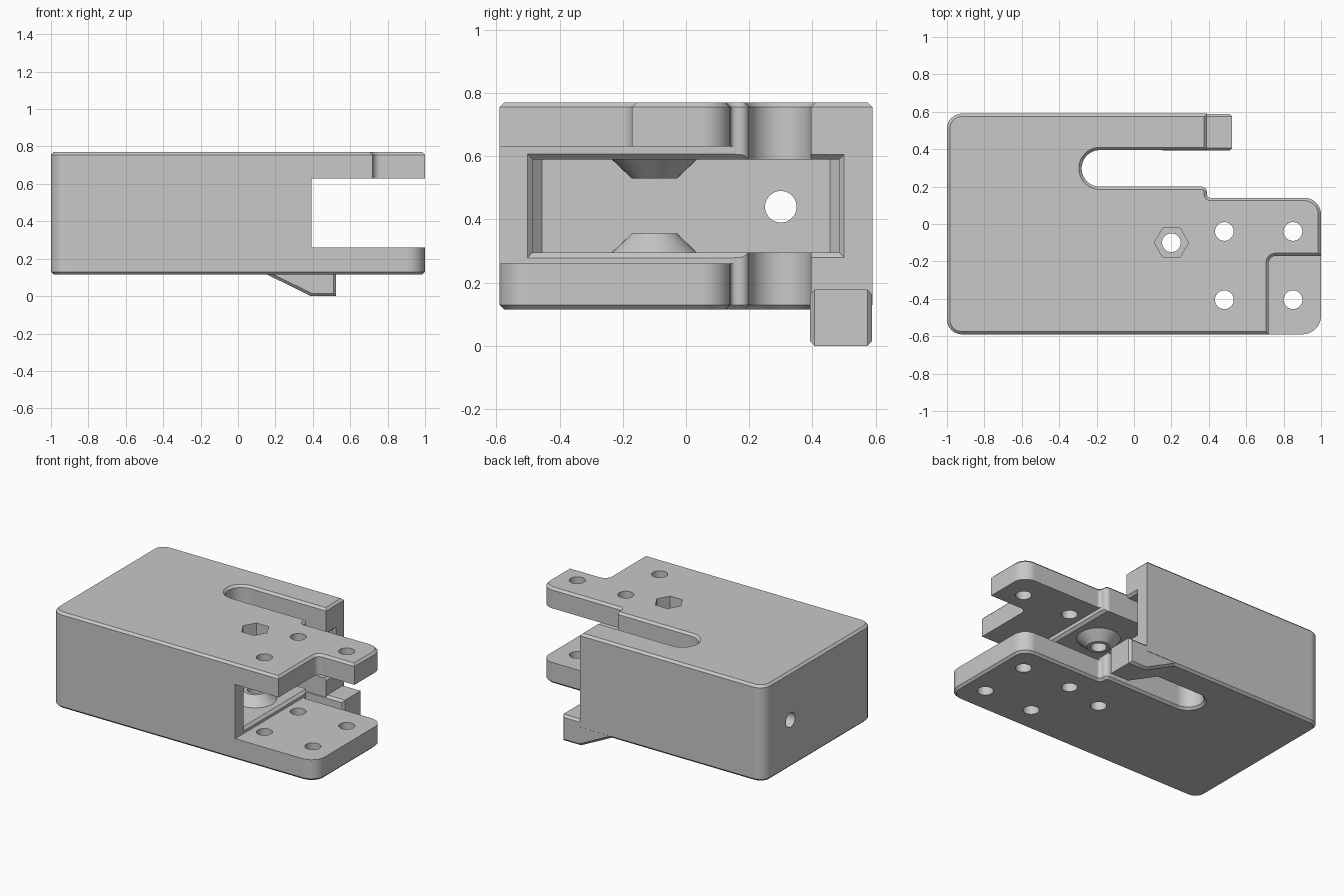
import bpy, bmesh
from math import cos, sin, pi, radians
from mathutils import Vector

if "Cube" in bpy.data.objects:
    bpy.data.objects.remove(bpy.data.objects["Cube"])

grey = bpy.data.materials.new("light_grey")
grey.use_nodes = True
COLOUR = (0.58, 0.58, 0.58, 1)
grey.diffuse_color = COLOUR
grey.node_tree.nodes["Principled BSDF"].inputs["Base Color"].default_value = COLOUR


def loft(name, rings):
    """Closed solid through matching rings of 3D points."""
    bm = bmesh.new()
    loops = [[bm.verts.new(p) for p in ring] for ring in rings]
    n = len(loops[0])
    for a, b in zip(loops, loops[1:]):
        for i in range(n):
            j = (i + 1) % n
            bm.faces.new((a[i], a[j], b[j], b[i]))
    bm.faces.new(loops[0])
    bm.faces.new(loops[-1])
    bmesh.ops.recalc_face_normals(bm, faces=bm.faces)
    me = bpy.data.meshes.new(name)
    bm.to_mesh(me)
    bm.free()
    me.materials.append(grey)
    ob = bpy.data.objects.new(name, me)
    bpy.context.scene.collection.objects.link(ob)
    return ob


def fillet(corners, steps=10):
    """Round right-angled corners given as (x, y, radius)."""
    pts = []
    for i, (x, y, r) in enumerate(corners):
        p = Vector((x, y))
        if r == 0:
            pts.append(p)
            continue
        u = (Vector(corners[i - 1][:2]) - p).normalized()
        v = (Vector(corners[(i + 1) % len(corners)][:2]) - p).normalized()
        c = p + r * (u + v)
        for k in range(steps + 1):
            t = pi / 2 * k / steps
            pts.append(c - r * (v * cos(t) + u * sin(t)))
    return pts


def inset(pts, d):
    """Mitred inward offset of a counter-clockwise outline."""
    out = []
    for i, p in enumerate(pts):
        a = (p - pts[i - 1]).normalized()
        b = (pts[(i + 1) % len(pts)] - p).normalized()
        na, nb = Vector((-a.y, a.x)), Vector((-b.y, b.x))
        out.append(p + (na + nb) * d / (1 + na.dot(nb)))
    return out


def at_z(pts, z):
    return [(p[0], p[1], z) for p in pts]


def circle(x, y, r, n=40):
    return [(x + r * cos(2 * pi * k / n), y + r * sin(2 * pi * k / n)) for k in range(n)]


def rect_x(x, hy, z0, z1):
    return [(x, -hy, z0), (x, hy, z0), (x, hy, z1), (x, -hy, z1)]


# Housing halves: outlines share the slotted rear part
BOTTOM, SEAM, TOP, CH = 0.115, 0.40, 0.77, 0.015
rear = [(1, 0.14, 0.09), (0.39, 0.14, 0.02), (0.39, 0.2, 0.03),
        (-0.28, 0.2, 0.097), (-0.28, 0.395, 0.097), (0.39, 0.395, 0),
        (0.39, 0.59, 0), (-1, 0.59, 0.08), (-1, -0.59, 0.08)]
low = fillet([(1, -0.59, 0.1)] + rear)
high = fillet([(0.72, -0.59, 0), (0.72, -0.17, 0.04), (1, -0.17, 0)] + rear)
lower = loft("lower_housing", [at_z(inset(low, CH), BOTTOM),
                               at_z(low, BOTTOM + CH), at_z(low, SEAM)])
upper = loft("upper_housing", [at_z(high, SEAM), at_z(high, TOP - CH),
                               at_z(inset(high, CH), TOP)])

# Conical bosses around the pivot hole
PX, PY = 0.2, -0.1
low_boss = loft("lower_boss", [at_z(circle(PX, PY, r), z)
                               for r, z in ((0.135, 0.28), (0.135, 0.295), (0.072, 0.355))])
top_boss = loft("upper_boss", [at_z(circle(PX, PY, r), z)
                               for r, z in ((0.072, 0.53), (0.135, 0.59), (0.135, 0.605))])

# Hook under the rear wall, chamfered all round
profile = [Vector(p) for p in ((0.14, 0.125), (0.39, 0.002), (0.525, 0.002),
                               (0.525, 0.18), (0.14, 0.18))]
small = inset(profile, CH)
hook = loft("rear_hook", [[(p.x, y, p.y) for p in ring] for ring, y in
                          ((small, 0.392), (profile, 0.407), (profile, 0.574), (small, 0.589))])
for v in hook.data.vertices:
    v.co.z = max(v.co.z - 0.002, 0)

# Cutters: cavity with chamfered mouth, plate gap, side hole, pivot and screw holes
pivot = loft("pivot_cutter", [at_z(circle(PX, PY, 0.05), z) for z in (-1, 2)])
hexagon = loft("hex_cutter", [at_z(circle(PX, PY, 0.091, 6), z) for z in (0.64, 2)])
cavity = loft("cavity_cutter", [rect_x(-0.88, 0.455, 0.295, 0.59),
                                rect_x(-0.85, 0.485, 0.295, 0.59),
                                rect_x(0.375, 0.485, 0.295, 0.59),
                                rect_x(0.40, 0.51, 0.27, 0.615)])
gap = loft("gap_cutter", [rect_x(x, 1, 0.26, 0.63) for x in (0.392, 2)])
side = loft("side_hole_cutter", [[(x, y, z) for y, z in circle(0.3, 0.44, 0.05)]
                                 for x in (-2, -0.8)])
screws = [loft("screw_cutter", [at_z(circle(x, y, 0.05), z) for z in (-1, 2)])
          for x in (0.483, 0.85) for y in (-0.04, -0.405)]


def cut(ob, cutters):
    for c in cutters:
        mod = ob.modifiers.new("cut", "BOOLEAN")
        mod.operation = "DIFFERENCE"
        mod.solver = "EXACT"
        mod.object = c
    bpy.context.view_layer.update()
    deps = bpy.context.evaluated_depsgraph_get()
    me = bpy.data.meshes.new_from_object(ob.evaluated_get(deps))
    ob.modifiers.clear()
    ob.data = me


shell_cutters = [cavity, gap, side, pivot] + screws
cut(lower, shell_cutters)
cut(upper, shell_cutters + [hexagon])
cut(low_boss, [pivot])
cut(top_boss, [pivot])
for c in shell_cutters + [hexagon]:
    bpy.data.objects.remove(c)

# Smooth the round surfaces, keep edges sharp
for ob in (lower, upper, low_boss, top_boss, hook):
    ob.data.shade_smooth()
    ob.data.set_sharp_from_angle(angle=radians(25))
    wn = ob.modifiers.new("weighted_normals", "WEIGHTED_NORMAL")
    wn.keep_sharp = True
